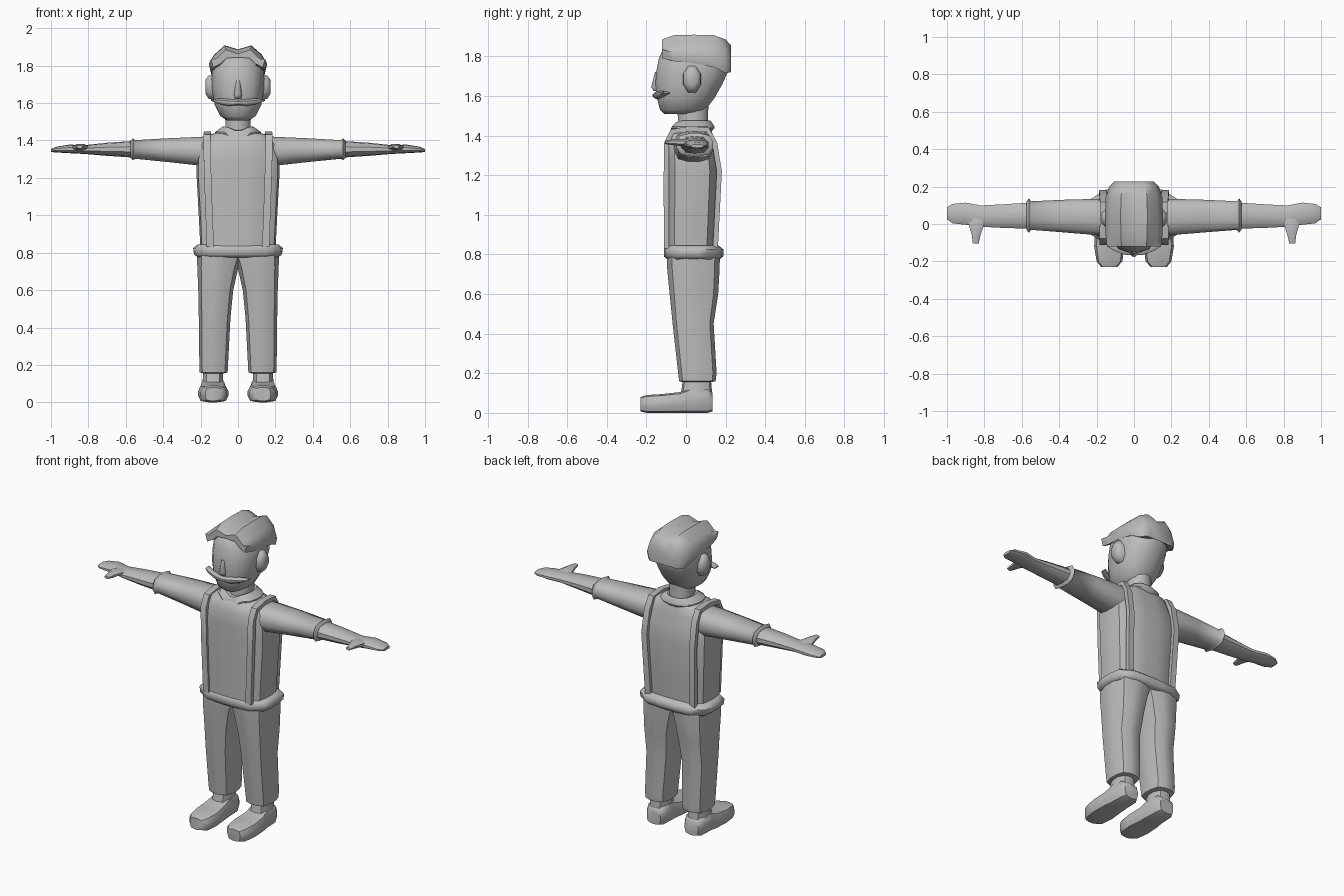
import bpy, bmesh, math
from mathutils import Vector

grey = bpy.data.materials.new("plain grey")
grey.diffuse_color = (0.5, 0.5, 0.5, 1)


def finish(name, bm, mirror=False, angle=45):
    bmesh.ops.recalc_face_normals(bm, faces=bm.faces[:])
    me = bpy.data.meshes.new(name)
    bm.to_mesh(me)
    bm.free()
    me.materials.append(grey)
    ob = bpy.data.objects.new(name, me)
    bpy.context.collection.objects.link(ob)
    bpy.ops.object.select_all(action='DESELECT')
    ob.select_set(True)
    bpy.context.view_layer.objects.active = ob
    bpy.ops.object.shade_smooth_by_angle(angle=math.radians(angle))
    if mirror:
        ob.modifiers.new("mirror", 'MIRROR').use_mirror_merge = False
    return ob


def skin(name, loops, mirror=False, angle=45, caps=True):
    """Bridge a list of equal-length point loops."""
    bm = bmesh.new()
    rows = [[bm.verts.new(p) for p in loop] for loop in loops]
    n = len(rows[0])
    for a, b in zip(rows, rows[1:]):
        for i in range(n):
            j = (i + 1) % n
            bm.faces.new((a[i], a[j], b[j], b[i]))
    if caps:
        bm.faces.new(rows[0])
        bm.faces.new(rows[-1])
    return finish(name, bm, mirror, angle)


def loft(name, axis, rings, n=12, power=3.0, mirror=False, angle=45, shift=None, caps=True):
    """Rings are (position, u_min, u_max, v_min, v_max) across the axis."""
    loops = []
    for t, u0, u1, v0, v1 in rings:
        loop = []
        for i in range(n):
            a = 2 * math.pi * (i + 0.5) / n
            c, s = math.cos(a), math.sin(a)
            k = (abs(c) ** power + abs(s) ** power) ** (-1 / power)
            u = (u0 + u1) / 2 + (u1 - u0) / 2 * c * k
            v = (v0 + v1) / 2 + (v1 - v0) / 2 * s * k
            p = {'x': (t, u, v), 'y': (u, t, v), 'z': (u, v, t)}[axis]
            loop.append(shift(*p) if shift else p)
        loops.append(loop)
    return skin(name, loops, mirror, angle, caps)


# Shirt body, waist hem and trousers
loft("torso", 'z', [
    (0.80, -0.20, 0.20, -0.105, 0.150), (1.00, -0.21, 0.21, -0.105, 0.160),
    (1.22, -0.222, 0.222, -0.105, 0.170), (1.30, -0.22, 0.22, -0.105, 0.160),
    (1.38, -0.20, 0.20, -0.100, 0.140), (1.425, -0.175, 0.175, -0.080, 0.130),
    (1.45, -0.08, 0.08, -0.05, 0.12)], 16, 4)
loft("waist_hem", 'z', [
    (0.775, -0.215, 0.215, -0.095, 0.170), (0.79, -0.235, 0.235, -0.112, 0.188),
    (0.825, -0.24, 0.24, -0.112, 0.190), (0.845, -0.215, 0.215, -0.100, 0.165)],
    16, 4, angle=60)
loft("trouser_leg", 'z', [
    (0.155, 0.075, 0.185, -0.020, 0.125), (0.16, 0.055, 0.205, -0.035, 0.150),
    (0.20, 0.053, 0.207, -0.040, 0.155), (0.45, 0.040, 0.210, -0.068, 0.140),
    (0.60, 0.025, 0.213, -0.083, 0.163), (0.72, -0.002, 0.218, -0.095, 0.170),
    (0.80, -0.03, 0.22, -0.098, 0.172)], 12, 3.2, True)

# Shoes with ankles
loft("shoe", 'y', [
    (-0.23, 0.09, 0.175, 0.008, 0.080), (-0.20, 0.062, 0.20, 0, 0.090),
    (-0.12, 0.052, 0.213, 0, 0.095), (-0.03, 0.062, 0.208, 0, 0.105),
    (0.02, 0.065, 0.20, 0, 0.125), (0.11, 0.07, 0.195, 0, 0.125),
    (0.135, 0.085, 0.18, 0.008, 0.10)], 12, 4, True, 50)
loft("ankle", 'z', [
    (0.06, 0.07, 0.195, -0.035, 0.130), (0.12, 0.078, 0.19, -0.022, 0.130),
    (0.18, 0.08, 0.185, -0.015, 0.125)], 10, 2.6, True)

# Sleeves, forearms and hands
loft("sleeve", 'x', [
    (0.13, -0.07, 0.13, 1.25, 1.425), (0.20, -0.060, 0.135, 1.265, 1.42),
    (0.38, -0.045, 0.130, 1.285, 1.412), (0.55, -0.032, 0.122, 1.302, 1.402),
    (0.562, -0.048, 0.138, 1.295, 1.412), (0.575, -0.030, 0.120, 1.308, 1.400)],
    12, 3, True, 60)
loft("forearm_and_hand", 'x', [
    (0.55, -0.026, 0.116, 1.308, 1.398), (0.70, -0.022, 0.106, 1.318, 1.388),
    (0.82, -0.015, 0.100, 1.328, 1.375), (0.90, -0.005, 0.115, 1.332, 1.378),
    (0.97, 0.003, 0.108, 1.336, 1.367), (1.00, 0.025, 0.090, 1.338, 1.355)],
    10, 2.8, True)
loft("thumb", 'y', [
    (-0.105, 0.83, 0.862, 1.357, 1.375), (-0.06, 0.82, 0.868, 1.350, 1.382),
    (0.0, 0.80, 0.885, 1.345, 1.382), (0.03, 0.79, 0.89, 1.345, 1.375)],
    8, 3, True)


# Shoulder straps: flat ribbons following the body
path = [Vector(p) for p in [
    (0.148, -0.098, 0.83), (0.160, -0.100, 1.15), (0.166, -0.098, 1.36),
    (0.166, -0.07, 1.42), (0.163, 0.02, 1.435), (0.163, 0.11, 1.428),
    (0.165, 0.145, 1.36), (0.168, 0.168, 1.22), (0.155, 0.148, 0.83)]]
sections = []
for i, p in enumerate(path):
    t = path[min(i + 1, len(path) - 1)] - path[max(i - 1, 0)]
    t.x = 0
    t.normalize()
    across, out = Vector((0.019, 0, 0)), Vector((0, -t.z, t.y)) * 0.013
    sections.append([p - across - out, p + across - out, p + across + out, p - across + out])
skin("shoulder_strap", sections, True, 40)

# Neck and pointed collar
loft("neck", 'z', [
    (1.40, -0.08, 0.08, -0.05, 0.12), (1.47, -0.068, 0.068, -0.040, 0.112),
    (1.56, -0.072, 0.072, -0.050, 0.115)], 12, 2.3)


def collar_dip(x, y, z):
    front = max(0, -y - 0.02) / 0.06
    return x, y, z - 0.045 * front * max(0, 1 - abs(x) / 0.07)


loft("collar", 'z', [
    (1.42, -0.10, 0.10, -0.070, 0.13), (1.438, -0.125, 0.125, -0.085, 0.145),
    (1.445, -0.125, 0.125, -0.085, 0.145), (1.475, -0.08, 0.08, -0.060, 0.125),
    (1.465, -0.06, 0.06, -0.035, 0.105)], 16, 2.5, angle=40, shift=collar_dip)

# Head, ears and nose
loft("head", 'z', [
    (1.508, -0.06, 0.06, -0.11, 0.07), (1.53, -0.095, 0.095, -0.132, 0.10),
    (1.59, -0.125, 0.125, -0.148, 0.145), (1.66, -0.138, 0.138, -0.155, 0.185),
    (1.72, -0.142, 0.142, -0.152, 0.212), (1.79, -0.138, 0.138, -0.138, 0.212),
    (1.84, -0.11, 0.11, -0.115, 0.19), (1.87, -0.06, 0.06, -0.07, 0.14)], 16, 2.5, angle=70)
loft("ear", 'x', [
    (0.12, -0.02, 0.08, 1.61, 1.76), (0.158, -0.015, 0.075, 1.62, 1.75),
    (0.175, 0.005, 0.06, 1.65, 1.725)], 8, 2.2, True, 60)
loft("nose", 'z', [
    (1.625, -0.02, 0.02, -0.165, -0.12), (1.645, -0.022, 0.022, -0.177, -0.12),
    (1.72, -0.012, 0.012, -0.158, -0.12)], 8, 2.2, angle=60)

# Moustache: lens-shaped bar wrapping the upper lip
loft("moustache", 'x', [
    (x, -0.165 + 2.2 * x * x - h * 0.3, -0.125 + 2.2 * x * x,
     1.602 + 0.7 * x * x - h, 1.602 + 0.7 * x * x + h)
    for x, h in [(-0.145, 0.004), (-0.11, 0.014), (-0.05, 0.02), (0, 0.014),
                 (0.05, 0.02), (0.11, 0.014), (0.145, 0.004)]], 8, 2.5, angle=50)

# Hair: double-crested arch swept from the brow to the back of the head
hair = []
for y, s, base, top, close in [(-0.12, 0.95, 1.79, 1.885, 0), (-0.06, 1, 1.775, 1.907, 0),
                               (0.04, 1.02, 1.765, 1.909, 0), (0.14, 1, 1.745, 1.907, 0),
                               (0.20, 0.88, 1.715, 1.885, 0.8), (0.228, 0.68, 1.72, 1.855, 1)]:
    outer = [(-0.14, base), (-0.152, base + 0.045), (-0.125, top - 0.05), (-0.07, top),
             (0, top - 0.022), (0.07, top), (0.125, top - 0.05),
             (0.152, base + 0.045), (0.14, base)]
    inner = [(0.10, base + 0.02), (0.065, top - 0.045), (0, top - 0.04),
             (-0.065, top - 0.045), (-0.10, base + 0.02)]
    inner = [(x, z + (base - z) * close) for x, z in inner]
    hair.append([(x * s, y, z) for x, z in outer + inner])
skin("hair", hair, angle=50)
